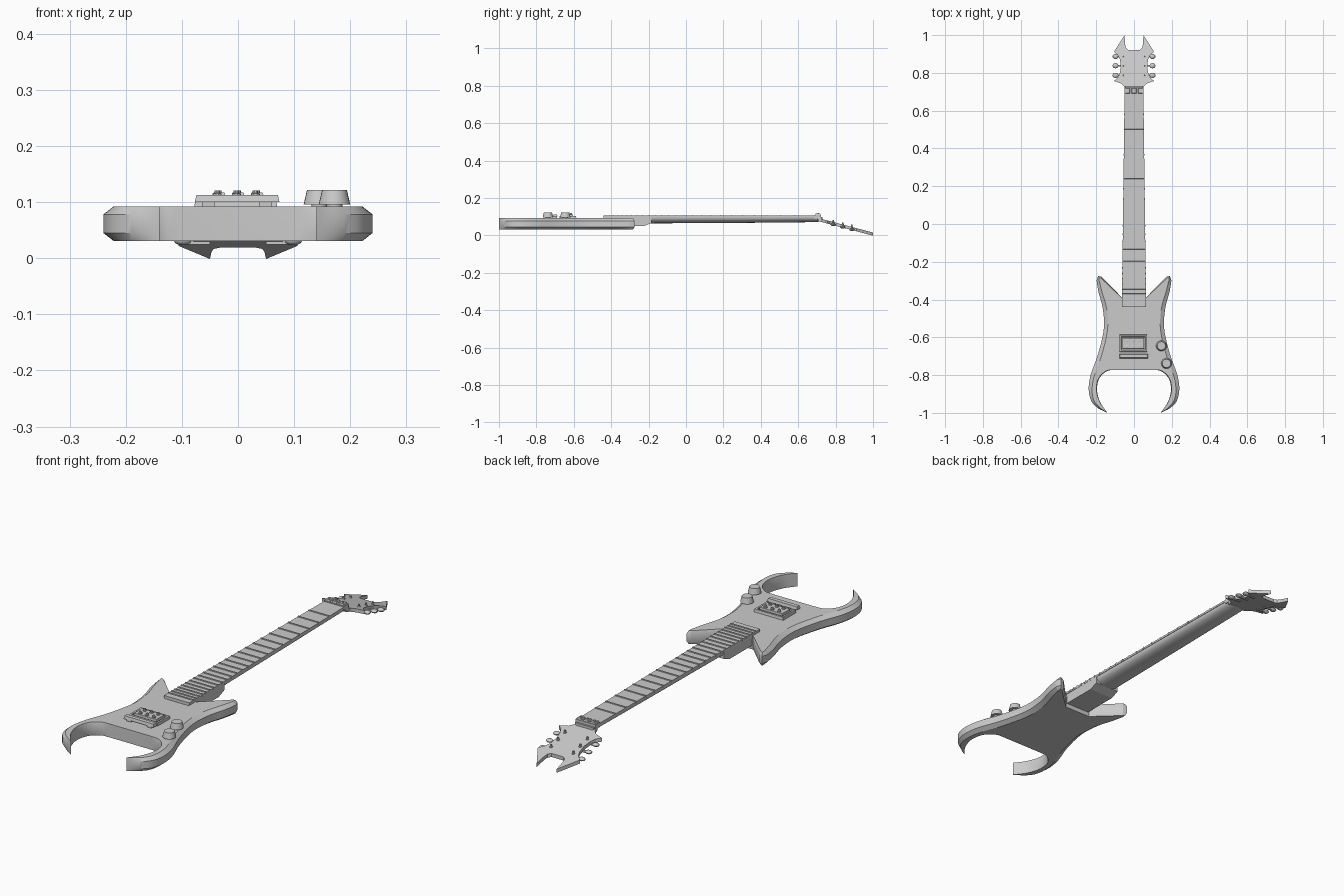
import bpy, bmesh, math
from mathutils import Vector, Matrix

if "Cube" in bpy.data.objects:
    bpy.data.objects.remove(bpy.data.objects["Cube"])

grey = bpy.data.materials.new("plain grey")
grey.diffuse_color = (0.6, 0.6, 0.6, 1)
grey.use_nodes = True
grey.node_tree.nodes["Principled BSDF"].inputs["Base Color"].default_value = grey.diffuse_color


def finish(name, bm, smooth=False):
    bmesh.ops.recalc_face_normals(bm, faces=bm.faces)
    me = bpy.data.meshes.new(name)
    bm.to_mesh(me)
    bm.free()
    me.materials.append(grey)
    ob = bpy.data.objects.new(name, me)
    bpy.context.collection.objects.link(ob)
    if smooth:
        bpy.ops.object.select_all(action='DESELECT')
        ob.select_set(True)
        bpy.context.view_layer.objects.active = ob
        bpy.ops.object.shade_smooth_by_angle(angle=math.radians(30))
    return ob


def loft(name, rings, smooth=False):
    """Skin equal-length rings and cap both ends."""
    bm = bmesh.new()
    vs = [[bm.verts.new(p) for p in r] for r in rings]
    n = len(vs[0])
    for a, b in zip(vs, vs[1:]):
        for i in range(n):
            j = (i + 1) % n
            bm.faces.new((a[i], a[j], b[j], b[i]))
    bm.faces.new(vs[0])
    bm.faces.new(vs[-1])
    return finish(name, bm, smooth)


def box(name, x0, x1, y0, y1, z0, z1, t=0.0):
    """Box whose top is inset by t."""
    def ring(z, d):
        return [(x0 + d, y0 + d, z), (x1 - d, y0 + d, z), (x1 - d, y1 - d, z), (x0 + d, y1 - d, z)]
    return loft(name, [ring(z0, 0), ring(z1, t)])


def turned(name, x, y, profile, n=20):
    """Round part from (radius, z) pairs."""
    return loft(name, [[(x + r * math.cos(k * math.tau / n), y + r * math.sin(k * math.tau / n), z)
                        for k in range(n)] for r, z in profile], True)


def spline(pts, n=6):
    pts = [Vector(p) for p in pts]
    ext = [2 * pts[0] - pts[1]] + pts + [2 * pts[-1] - pts[-2]]
    out = []
    for a, b, c, d in zip(ext, ext[1:], ext[2:], ext[3:]):
        for k in range(n):
            t = k / n
            out.append(0.5 * (2 * b + (c - a) * t + (2 * a - 5 * b + 4 * c - d) * t * t
                              + (3 * b - a - 3 * c + d) * t ** 3))
    return out + [pts[-1]]


# Body: half outline as (x, y, bevel width), mirrored
outer = spline([(-0.198, -0.30, .014), (-0.188, -0.36, .018), (-0.165, -0.45, .02), (-0.16, -0.556, .02),
                (-0.19, -0.688, .02), (-0.228, -0.794, .02), (-0.24, -0.873, .018),
                (-0.226, -0.937, .014), (-0.19, -0.975, .008), (-0.14, -1.0, 0)])
cove = spline([(-0.14, -1.0, 0), (-0.178, -0.945, .001), (-0.196, -0.88, .003), (-0.184, -0.818, .004),
               (-0.145, -0.78, .003), (-0.105, -0.772, 0)])[1:]
half = [Vector(p) for p in [(-0.065, -0.388, .002), (-0.172, -0.279, .008), (-0.19, -0.275, .01)]] + outer + cove
outline = half + [Vector((-p.x, p.y, p.z)) for p in reversed(half)]
inset = []
for i, p in enumerate(outline):
    e1 = (p - outline[i - 1]).to_2d().normalized()
    e2 = (outline[(i + 1) % len(outline)] - p).to_2d().normalized()
    d = e1 + e2
    d = d.normalized() if d.length > .3 else e1
    inset.append((p.x - d.y * p.z, p.y + d.x * p.z))
loft("body", [[(x, y, .031) for x, y in inset], [(p.x, p.y, .045) for p in outline],
              [(p.x, p.y, .078) for p in outline], [(x, y, .092) for x, y in inset]], True)


# Neck: half-round section, tapering toward the headstock
def half_width(y):
    return 0.064 + (0.05 - 0.064) * (y + 0.44) / 1.13


def neck_ring(y, depth):
    w = half_width(y) - .002
    return [(w * math.cos(a), y, .098 - depth * math.sin(a) ** .8 if math.sin(a) > 1e-6 else .098)
            for a in [math.pi * k / 14 for k in range(15)]]


loft("neck", [neck_ring(-.26, .034), neck_ring(.3, .031), neck_ring(.7, .027), neck_ring(.73, .02)], True)

# Heel: squared block sloping up into the neck
heel = [(-.44, .05), (-.225, .05), (-.185, .066), (-.185, .098), (-.44, .098)]
loft("neck_heel", [[(s * .061, y, z) for y, z in heel] for s in (-1, 1)])

# Fretboard and frets
loft("fretboard", [[(-half_width(y), y, .097), (half_width(y), y, .097),
                    (half_width(y), y, .106), (-half_width(y), y, .106)] for y in (-.44, .69)])
y, gap = .58, .0755
for k in range(24):
    w = half_width(y) + .001
    box("fret", -w, w, y - .004, y + .004, .1, .1095, .0015)
    y -= gap
    gap *= .944

# Nut with three clamps
box("nut", -.05, .05, .688, .722, .088, .11)
for x in (-.034, 0, .034):
    box("nut_clamp", x - .012, x + .012, .691, .719, .11, .117, .002)
    turned("nut_screw", x, .705, [(.005, .116), (.005, .121)], 8)

# Headstock: flat shape sheared along the tilt
SLOPE = -.265


def head_z(y):
    return .092 + SLOPE * (y - .71)


side = [(.048, .705), (.052, .728), (.07, .745), (.108, .757), (.088, .772), (.076, .795), (.07, .83),
        (.074, .87), (.085, .893), (.106, .912), (.05, 1.0), (.047, .95), (.043, .932), (.03, .922)]
shape = side + [(-x, y) for x, y in reversed(side)]
loft("headstock", [[(x, y, head_z(y) - d) for x, y in shape] for d in (.0165, 0)])

# Tuners: post on top, shaft and oval button at the side
for s in (-1, 1):
    for y in (.787, .838, .887):
        z = head_z(y)
        turned("tuner_post", s * .056, y, [(.007, z - .004), (.007, z + .003), (.004, z + .004), (.004, z + .012)], 10)
        xs = sorted((s * .05, s * .09))
        box("tuner_shaft", *xs, y - .004, y + .004, z - .021, z - .012)
        bm = bmesh.new()
        bmesh.ops.create_uvsphere(bm, u_segments=12, v_segments=8, radius=1,
                                  matrix=Matrix.Translation((s * .098, y, z - .014)) @ Matrix.Diagonal((.016, .014, .008, 1)))
        finish("tuner_button", bm, True)

# Pickup: raised frame, inner block and pole studs
fx0, fx1, fy0, fy1 = -.078, .07, -.678, -.586
for a in [(fx0, fx1, fy0, fy0 + .012), (fx0, fx1, fy1 - .012, fy1),
          (fx0, fx0 + .012, fy0, fy1), (fx1 - .012, fx1, fy0, fy1)]:
    box("pickup_frame", *a, .09, .105, .002)
box("pickup_block", -.062, .054, -.662, -.602, .09, .111, .002)
for x in (-.037, -.003, .031):
    for y in (-.648, -.616):
        turned("pickup_pole", x, y, [(.008, .11), (.008, .115), (.005, .116), (.005, .121)], 10)

# Bridge bar on two feet
box("bridge_bar", -.077, .074, -.711, -.687, .1, .113, .003)
for x in (-.053, .049):
    box("bridge_foot", x - .011, x + .011, -.708, -.69, .09, .101)

# Control knobs
for x, y in ((.145, -.645), (.172, -.738)):
    turned("control_knob", x, y, [(.014, .09), (.014, .096), (.028, .096), (.022, .122)], 24)
